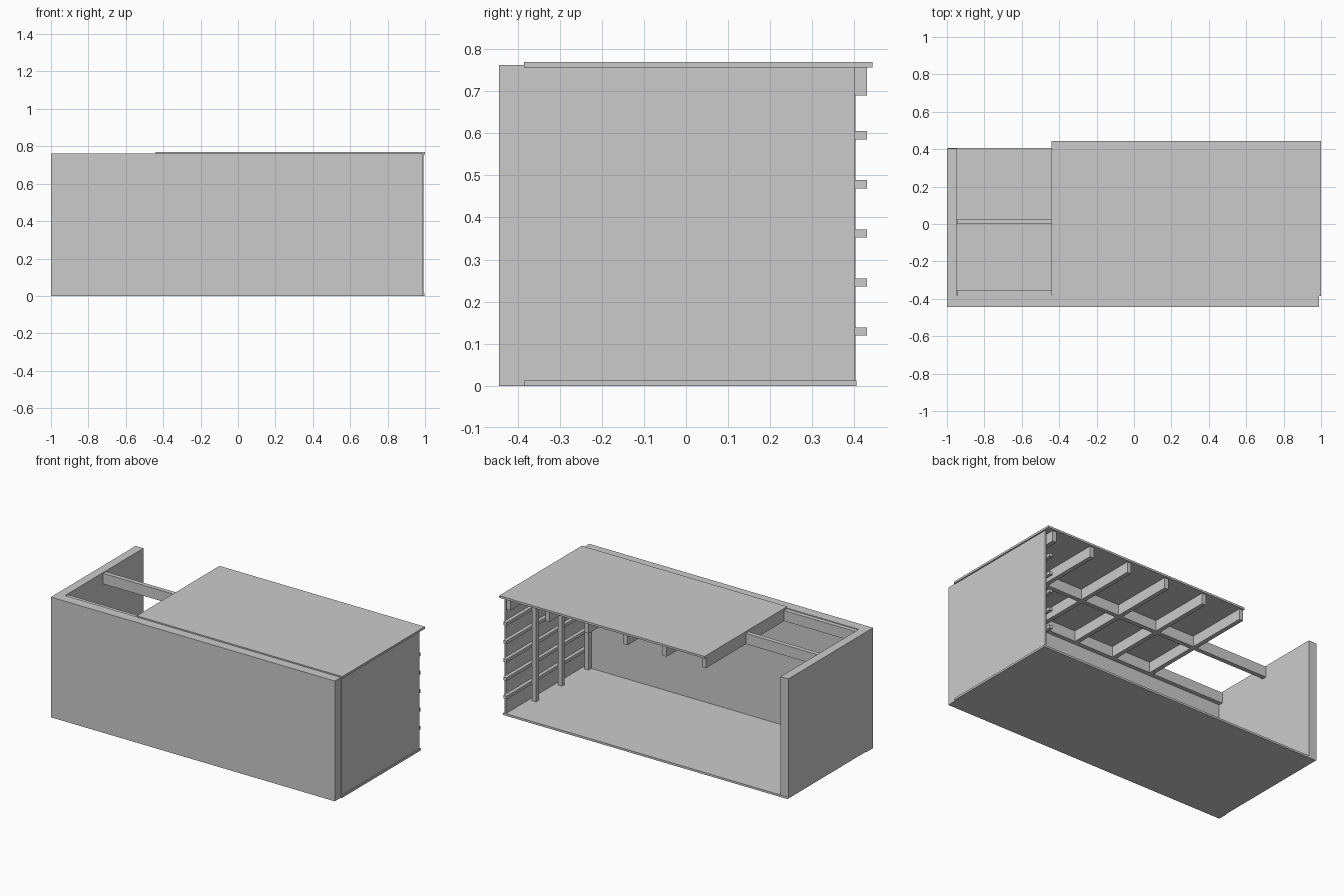
import bpy

if "Cube" in bpy.data.objects:
    bpy.data.objects.remove(bpy.data.objects["Cube"])


def box(name, x, y, z):
    """Axis-aligned box from (min, max) ranges."""
    bpy.ops.mesh.primitive_cube_add(size=1, location=[(a + b) / 2 for a, b in (x, y, z)])
    ob = bpy.context.object
    ob.name = name
    ob.scale = [b - a for a, b in (x, y, z)]
    bpy.ops.object.transform_apply(location=False, rotation=False, scale=True)
    return ob


ROOF_Z = 0.757        # underside of roof deck
BEAM_Z = (0.69, ROOF_Z)
WALL_TOP = 0.762

# Floor and roof decks
box("floor", (-0.995, 0.998), (-0.385, 0.405), (0.0, 0.013))
box("roof_deck", (-0.44, 1.0), (-0.385, 0.443), (ROOF_Z, 0.77))

# Thick front and left walls
box("front_wall", (-1.0, 0.99), (-0.445, -0.381), (0.0, WALL_TOP))
box("left_wall", (-1.0, -0.945), (-0.381, 0.403), (0.004, WALL_TOP))

# Thin right wall made of two sheets
box("right_wall_front_sheet", (0.98, 0.992), (-0.381, -0.155), (0.013, ROOF_Z))
box("right_wall_back_sheet", (0.98, 0.992), (-0.155, 0.402), (0.013, ROOF_Z))

# Long roof beams running from the left wall to the right wall
box("front_beam", (-0.945, 0.98), (-0.381, -0.354), BEAM_Z)
box("middle_beam", (-0.945, 0.96), (0.0, 0.028), BEAM_Z)

# Roof joists, in a front and a back row between the beams
for i in range(6):
    x = -0.426 + i * 0.274
    span = (x - 0.014, x + 0.014)
    box(f"joist_front_{i + 1}", span, (-0.354, 0.0), BEAM_Z)
    box(f"joist_back_{i + 1}", span, (0.028, 0.43), BEAM_Z)

# Horizontal battens on the inside of the right wall
for i in range(5):
    z = 0.129 + i * 0.1165
    box(f"wall_batten_{i + 1}", (0.958, 0.98), (-0.381, 0.43), (z - 0.01, z + 0.01))

# Upright studs under the last joist
for i, y in enumerate((-0.367, -0.10, 0.16)):
    box(f"wall_stud_{i + 1}", (0.93, 0.958), (y - 0.014, y + 0.014), (0.013, 0.69))
